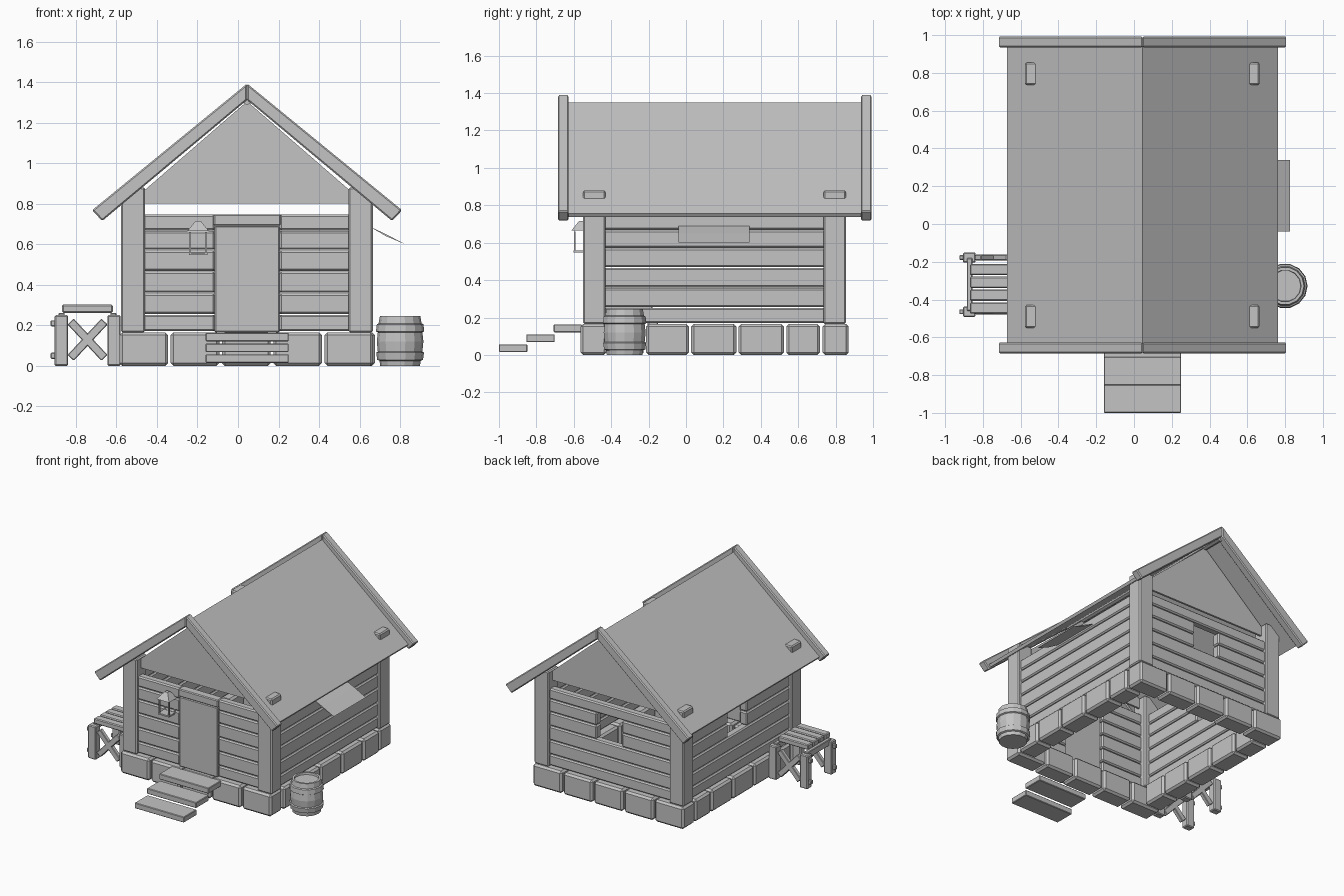
import bpy, bmesh, math
from mathutils import Vector, Matrix

cube = bpy.data.objects.get("Cube")
if cube:
    bpy.data.objects.remove(cube)

grey = bpy.data.materials.new("plain grey")
grey.use_nodes = True
COLOUR = (0.55, 0.55, 0.55, 1)
grey.diffuse_color = COLOUR
grey.node_tree.nodes["Principled BSDF"].inputs["Base Color"].default_value = COLOUR

CX, CY = 0.045, 0.152          # centre of the cabin
PITCH = math.atan(0.83)


def finish(name, bm, bevel=0.0):
    if bevel:
        bmesh.ops.bevel(bm, geom=bm.edges[:], offset=bevel, segments=1, affect='EDGES')
    bmesh.ops.recalc_face_normals(bm, faces=bm.faces[:])
    mesh = bpy.data.meshes.new(name)
    bm.to_mesh(mesh)
    bm.free()
    mesh.materials.append(grey)
    obj = bpy.data.objects.new(name, mesh)
    bpy.context.collection.objects.link(obj)
    return obj


def box(name, x, y, z, bevel=0.006, turn=None):
    """Bevelled box between pairs of limits, optionally turned about its centre."""
    lims = (x, y, z)
    size = [abs(b - a) for a, b in lims]
    mid = Vector([(a + b) / 2 for a, b in lims])
    m = Matrix.Translation(mid) @ (turn or Matrix()) @ Matrix.Diagonal((*size, 1))
    bm = bmesh.new()
    bmesh.ops.create_cube(bm, size=1, matrix=m)
    return finish(name, bm, bevel)


def prism(name, outline, y0, y1, bevel=0.0):
    """Outline in x and z, pushed through from y0 to y1."""
    bm = bmesh.new()
    face = bm.faces.new([bm.verts.new((x, y0, z)) for x, z in outline])
    ext = bmesh.ops.extrude_face_region(bm, geom=[face])
    moved = [v for v in ext["geom"] if isinstance(v, bmesh.types.BMVert)]
    bmesh.ops.translate(bm, verts=moved, vec=(0, y1 - y0, 0))
    return finish(name, bm, bevel)


# Stone footing ring
for a in range(5):
    x0 = -0.585 + a * 0.253
    for side, y in (("front", (-0.565, -0.425)), ("back", (0.73, 0.87))):
        box(f"{side}_footing_stone", (x0, x0 + 0.24), y, (0, 0.165), 0.014)
side_cuts = [-0.418, -0.22, 0.022, 0.275, 0.53, 0.723]
for y0, y1 in zip(side_cuts, side_cuts[1:]):
    for x in ((-0.585, -0.445), (0.535, 0.675)):
        box("side_footing_stone", x, (y0 + 0.006, y1 - 0.006), (0, 0.165), 0.014)

# Corner posts
for x in (-0.578, 0.545):
    for y in (-0.55, 0.735):
        box("corner_post", (x, x + 0.12), (y, y + 0.12), (0.165, 0.88), 0.008)

# Plank walls, with gaps for the door and windows
rows = [0.17, 0.255, 0.36, 0.468, 0.572, 0.668, 0.75]


def plank_wall(name, across, span, depth, gap, gap_rows):
    for i, (z0, z1) in enumerate(zip(rows, rows[1:])):
        parts = [span]
        if i in gap_rows:
            parts = [(span[0], gap[0]), (gap[1], span[1])]
        for part in parts:
            x, y = (part, depth) if across else (depth, part)
            box(name, x, y, (z0 + 0.001, z1 - 0.003), 0.009)


plank_wall("front_wall_plank", True, (-0.47, 0.555), (-0.53, -0.47), (-0.115, 0.205), range(6))
plank_wall("back_wall_plank", True, (-0.47, 0.555), (0.775, 0.835), (-0.05, 0.16), (3, 4))
plank_wall("right_wall_plank", False, (-0.44, 0.745), (-0.555, -0.495), (0.07, 0.29), (3, 4))
plank_wall("left_wall_plank", False, (-0.44, 0.745), (0.585, 0.645), (0, 0), ())

# Door and lintel
box("door", (-0.115, 0.205), (-0.535, -0.49), (0.165, 0.69))
box("door_lintel", (-0.12, 0.21), (-0.54, -0.475), (0.692, 0.748))

# Gable panels
gable = [(-0.515, 0.8), (0.605, 0.8), (0.605, 0.82), (CX, 1.305), (-0.515, 0.82)]
for y in (-0.5, 0.79):
    prism("gable_panel", gable, y, y + 0.015)

# Roof sheets, barge boards and ridge beam
for s in (-1, 1):
    def slope(pts):
        return [(CX + s * dx, z) for dx, z in pts]
    prism("roof_sheet", slope([(0, 1.35), (0.717, 0.755), (0.705, 0.737), (0, 1.326)]), -0.66, 0.965)
    barge = slope([(0, 1.393), (0.765, 0.768), (0.715, 0.715), (0, 1.312)])
    for y in (-0.685, 0.935):
        prism("barge_board", barge, y, y + 0.058, 0.007)
bm = bmesh.new()
bmesh.ops.create_cone(bm, cap_ends=True, segments=8, radius1=0.027, radius2=0.027, depth=1.62,
                      matrix=Matrix.Translation((CX, CY, 1.315)) @ Matrix.Rotation(math.pi / 2, 4, 'X'))
finish("ridge_beam", bm)

# Cloth awning on the left wall
prism("awning", [(0.645, 0.69), (0.73, 0.64), (0.825, 0.6), (0.73, 0.65)], -0.04, 0.34)

# Front steps
for i in range(3):
    y0, z0 = -1.0 + i * 0.146, 0.015 + i * 0.053
    box("front_step", (-0.16, 0.25), (y0, y0 + 0.152), (z0, z0 + 0.042), 0.004)

# Lantern beside the door
LX, LY = -0.197, -0.56
for x in (-1, 1):
    for y in (-1, 1):
        px, py = LX + x * 0.04, LY + y * 0.035
        box("lantern_bar", (px - 0.005, px + 0.005), (py - 0.005, py + 0.005), (0.55, 0.66), 0)
box("lantern_base", (LX - 0.046, LX + 0.046), (LY - 0.042, LY + 0.042), (0.547, 0.558), 0)
bm = bmesh.new()
bmesh.ops.create_cone(bm, cap_ends=True, segments=4, radius1=0.075, radius2=0.018, depth=0.05,
                      matrix=Matrix.Translation((LX, LY, 0.69)) @ Matrix.Rotation(math.pi / 4, 4, 'Z'))
finish("lantern_roof", bm)

# Barrel with two raised hoops and a sunken lid
profile = [(0, 0), (0.098, 0), (0.102, 0.025), (0.113, 0.03), (0.118, 0.065), (0.11, 0.07),
           (0.115, 0.12), (0.11, 0.165), (0.119, 0.17), (0.115, 0.205), (0.106, 0.21),
           (0.1, 0.245), (0.085, 0.245), (0.083, 0.23), (0, 0.23)]
bm = bmesh.new()
verts = [bm.verts.new((r, 0, z)) for r, z in profile]
edges = [bm.edges.new(pair) for pair in zip(verts, verts[1:])]
bmesh.ops.spin(bm, geom=verts + edges, cent=(0, 0, 0), axis=(0, 0, 1), angle=math.tau, steps=14)
bmesh.ops.remove_doubles(bm, verts=bm.verts[:], dist=0.0005)
bmesh.ops.translate(bm, verts=bm.verts[:], vec=(0.8, -0.328, 0))
finish("barrel", bm)

# Side table: two crossed end frames and a slatted top
for y in (-0.492, -0.205):
    for x in (-0.905, -0.645):
        box("table_leg", (x, x + 0.066), (y, y + 0.055), (0, 0.25))
    for s in (-1, 1):
        box("table_cross_brace", (-0.865, -0.62), (y + 0.012, y + 0.043), (0.108, 0.15), 0.004,
            Matrix.Rotation(s * math.radians(47), 4, 'Y'))
    for z in (0.035, 0.195):
        box("table_peg", (-0.925, -0.9), (y + 0.015, y + 0.04), (z, z + 0.03), 0.004)
for i in range(4):
    y0 = -0.475 + i * 0.068
    box("table_slat", (-0.868, -0.618), (y0, y0 + 0.06), (0.262, 0.302))
for x in (-0.885, -0.63):
    box("table_rail", (x, x + 0.03), (-0.46, -0.18), (0.215, 0.262), 0.004)
